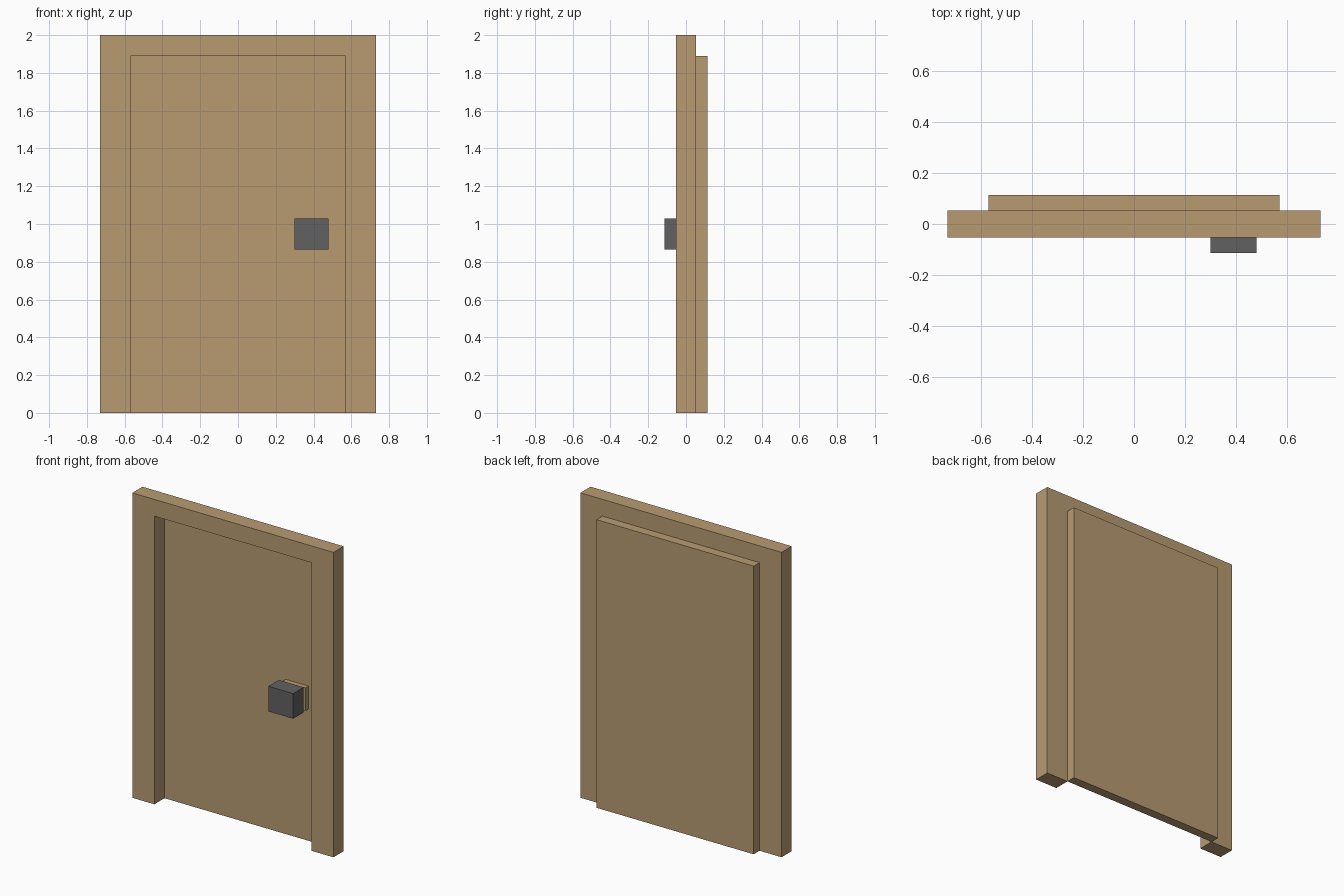
import bpy
import bmesh

if "Cube" in bpy.data.objects:
    bpy.data.objects.remove(bpy.data.objects["Cube"])


def material(name, color):
    mat = bpy.data.materials.new(name)
    mat.diffuse_color = (*color, 1)
    mat.use_nodes = True
    mat.node_tree.nodes["Principled BSDF"].inputs["Base Color"].default_value = mat.diffuse_color
    return mat


wood = material("wood", (0.48, 0.33, 0.17))
iron = material("dark_iron", (0.12, 0.12, 0.12))


def extrude(name, profile, y0, y1, mat):
    """Extrude an x-z outline from y0 back to y1."""
    bm = bmesh.new()
    face = bm.faces.new([bm.verts.new((x, y0, z)) for x, z in profile])
    out = bmesh.ops.extrude_face_region(bm, geom=[face], use_keep_orig=True)
    moved = [v for v in out["geom"] if isinstance(v, bmesh.types.BMVert)]
    bmesh.ops.translate(bm, verts=moved, vec=(0, y1 - y0, 0))
    bmesh.ops.recalc_face_normals(bm, faces=bm.faces)
    mesh = bpy.data.meshes.new(name)
    bm.to_mesh(mesh)
    bm.free()
    mesh.materials.append(mat)
    obj = bpy.data.objects.new(name, mesh)
    bpy.context.collection.objects.link(obj)
    return obj


def box(name, x, y, z, mat):
    outline = [(x[0], z[0]), (x[1], z[0]), (x[1], z[1]), (x[0], z[1])]
    return extrude(name, outline, *y, mat)


# Door frame: an upside-down U, open at the floor
W, H = 0.73, 2.0
w, h = 0.57, 1.89
extrude("door_frame",
        [(-W, 0), (-w, 0), (-w, h), (w, h), (w, 0), (W, 0), (W, H), (-W, H)],
        -0.053, 0.052, wood)

# Door slab, set behind the frame
box("door_slab", (-w, w), (0.052, 0.113), (0, h), wood)

# Handle: wooden backing plate, short neck and square knob
box("handle_plate", (0.31, 0.475), (0.02, 0.052), (0.865, 1.015), wood)
box("handle_neck", (0.33, 0.455), (-0.005, 0.02), (0.885, 1.0), iron)
box("handle_knob", (0.30, 0.48), (-0.113, -0.005), (0.865, 1.03), iron)
